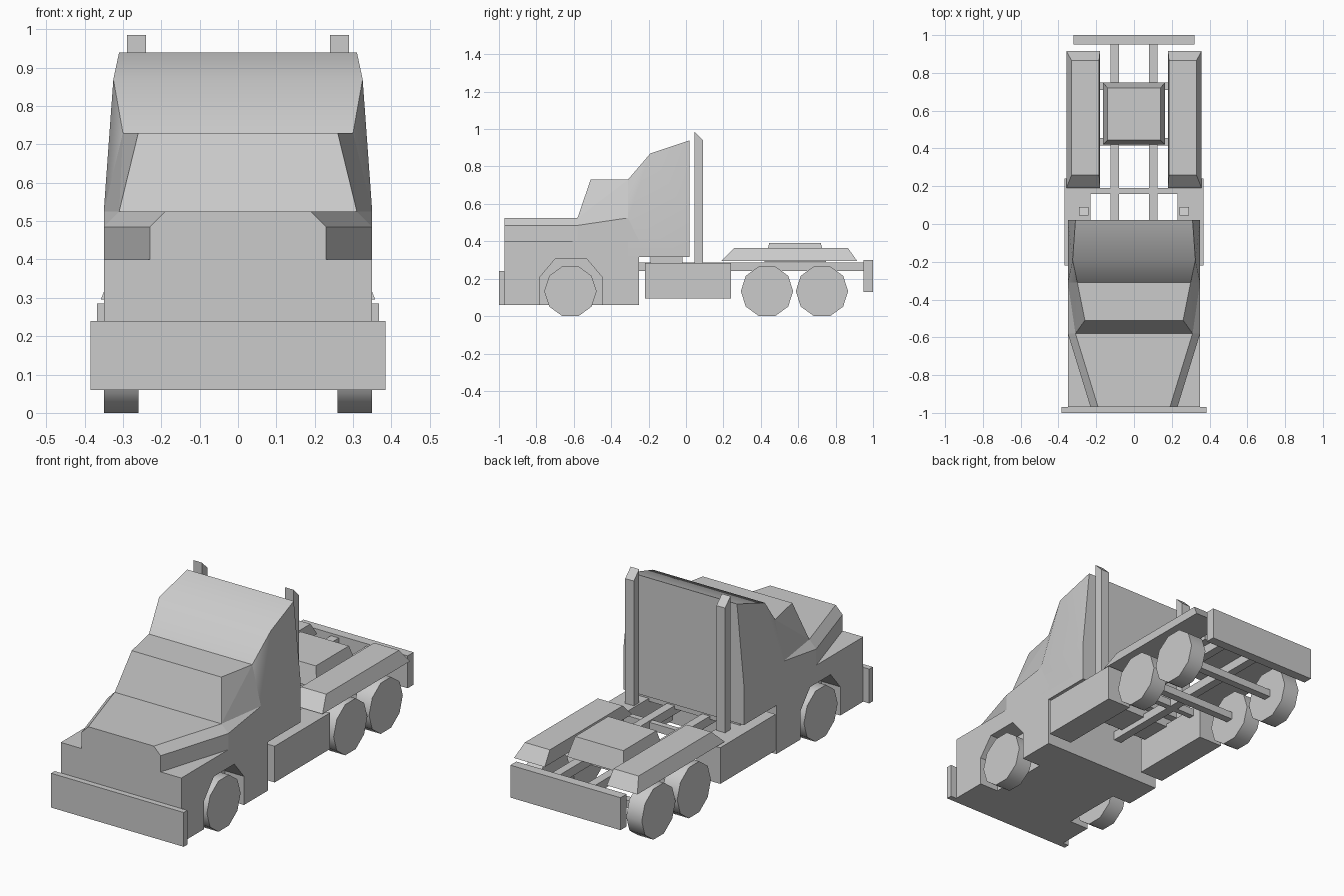
import bpy, bmesh, math
from mathutils import Matrix, Vector

if "Cube" in bpy.data.objects:
    bpy.data.objects.remove(bpy.data.objects["Cube"])


def finish(name, bm, smooth=None):
    bmesh.ops.recalc_face_normals(bm, faces=bm.faces)
    mesh = bpy.data.meshes.new(name)
    bm.to_mesh(mesh)
    bm.free()
    ob = bpy.data.objects.new(name, mesh)
    bpy.context.collection.objects.link(ob)
    if smooth:
        bpy.ops.object.select_all(action='DESELECT')
        ob.select_set(True)
        bpy.context.view_layer.objects.active = ob
        bpy.ops.object.shade_smooth_by_angle(angle=math.radians(smooth))
    return ob


def hull(name, points, smooth=None):
    """Convex solid around a set of points."""
    bm = bmesh.new()
    for p in points:
        bm.verts.new(p)
    bmesh.ops.convex_hull(bm, input=bm.verts)
    bmesh.ops.dissolve_limit(bm, angle_limit=0.01, verts=bm.verts, edges=bm.edges)
    return finish(name, bm, smooth)


def sym(points):
    """Points plus their mirror images across x = 0."""
    return points + [(-x, y, z) for x, y, z in points]


def block(name, x, y, z):
    return hull(name, [(a, b, c) for a in x for b in y for c in z])


def extrude_x(name, profile, x0, x1):
    """Extrude a (y, z) profile between two x positions."""
    bm = bmesh.new()
    face = bm.faces.new([bm.verts.new((x0, y, z)) for y, z in profile])
    ext = bmesh.ops.extrude_face_region(bm, geom=[face])
    verts = [v for v in ext["geom"] if isinstance(v, bmesh.types.BMVert)]
    bmesh.ops.translate(bm, verts=verts, vec=Vector((x1 - x0, 0, 0)))
    return finish(name, bm)


def wheel(name, x, y, radius=0.14, width=0.09):
    bm = bmesh.new()
    bmesh.ops.create_cone(bm, cap_ends=True, segments=10, radius1=radius,
                          radius2=radius, depth=width)
    bm.transform(Matrix.Rotation(math.pi / 2, 4, 'Y'))
    # turn so a flat side rests on the ground
    lowest = min(v.co.z for v in bm.verts)
    if abs(lowest + radius) < 1e-3:
        bm.transform(Matrix.Rotation(math.pi / 10, 4, 'X'))
    flat = radius * math.cos(math.pi / 10)
    bm.transform(Matrix.Translation((x, y, flat)))
    return finish(name, bm, 40)


# Lower cab: inner block between the wheel wells
block("cab_core", (-0.24, 0.24), (-0.97, -0.25), (0.06, 0.40))

# Hood with tapering headlight notches
hull("hood", sym([(0.23, -0.97, 0.40), (0.23, -0.97, 0.485), (0.19, -0.97, 0.525),
                  (0.35, -0.58, 0.40), (0.35, -0.58, 0.485), (0.31, -0.58, 0.525)]))

# Shoulder under the windows
hull("cab_shoulder", sym([(0.35, -0.58, 0.40), (0.35, -0.58, 0.485), (0.31, -0.58, 0.525),
                          (0.35, -0.25, 0.40), (0.35, -0.31, 0.525)]))

# Windshield, side windows and roof
hull("cab_windows", sym([(0.31, -0.58, 0.525), (0.35, -0.31, 0.525),
                         (0.26, -0.51, 0.73), (0.30, -0.31, 0.73)]))

# Tall sleeper behind the cab
hull("sleeper", sym([(0.35, -0.31, 0.315), (0.35, -0.31, 0.525), (0.30, -0.31, 0.73),
                     (0.325, -0.19, 0.87), (0.31, 0.02, 0.94),
                     (0.35, 0.02, 0.525), (0.35, 0.02, 0.315)]), 35)
block("sleeper_mount", (-0.3, 0.3), (-0.19, -0.02), (0.27, 0.32))

# Bumpers
block("front_bumper", (-0.385, 0.385), (-1.0, -0.97), (0.06, 0.24))
block("rear_bumper", (-0.32, 0.32), (0.95, 1.0), (0.13, 0.30))

# Chassis cross members and axles
block("front_crossmember", (-0.24, 0.24), (0.16, 0.19), (0.24, 0.28))
for y in (0.435, 0.73):
    block("rear_axle", (-0.27, 0.27), (y - 0.02, y + 0.02), (0.115, 0.155))

# Trailer coupling plate
hull("coupling_plate", sym([(0.165, 0.42, 0.29), (0.165, 0.75, 0.29),
                            (0.14, 0.445, 0.392), (0.14, 0.72, 0.392)]))

arch = [(-0.97, 0.06), (-0.78, 0.06), (-0.78, 0.21), (-0.70, 0.305), (-0.53, 0.305),
        (-0.45, 0.21), (-0.45, 0.06), (-0.25, 0.06), (-0.25, 0.40), (-0.97, 0.40)]
stack = [(0.045, 0.285), (0.09, 0.285), (0.09, 0.94), (0.045, 0.985)]

# Parts repeated on both sides
for s, side in ((1, "right"), (-1, "left")):
    extrude_x(f"{side}_front_fender", arch, s * 0.24, s * 0.35)
    extrude_x(f"{side}_exhaust_stack", stack, s * 0.24, s * 0.29)
    block(f"{side}_fuel_tank", (s * 0.23, s * 0.367), (-0.22, 0.24), (0.095, 0.285))
    block(f"{side}_frame_rail", (s * 0.08, s * 0.125), (-0.25, 0.95), (0.24, 0.287))
    hull(f"{side}_rear_fender",
         [(s * x, y, 0.295) for x in (0.18, 0.358) for y in (0.19, 0.915)] +
         [(s * x, y, 0.365) for x in (0.185, 0.33) for y in (0.26, 0.865)])
    for label, y in (("front", -0.618), ("middle", 0.433), ("rear", 0.727)):
        wheel(f"{side}_{label}_wheel", s * 0.305, y)
